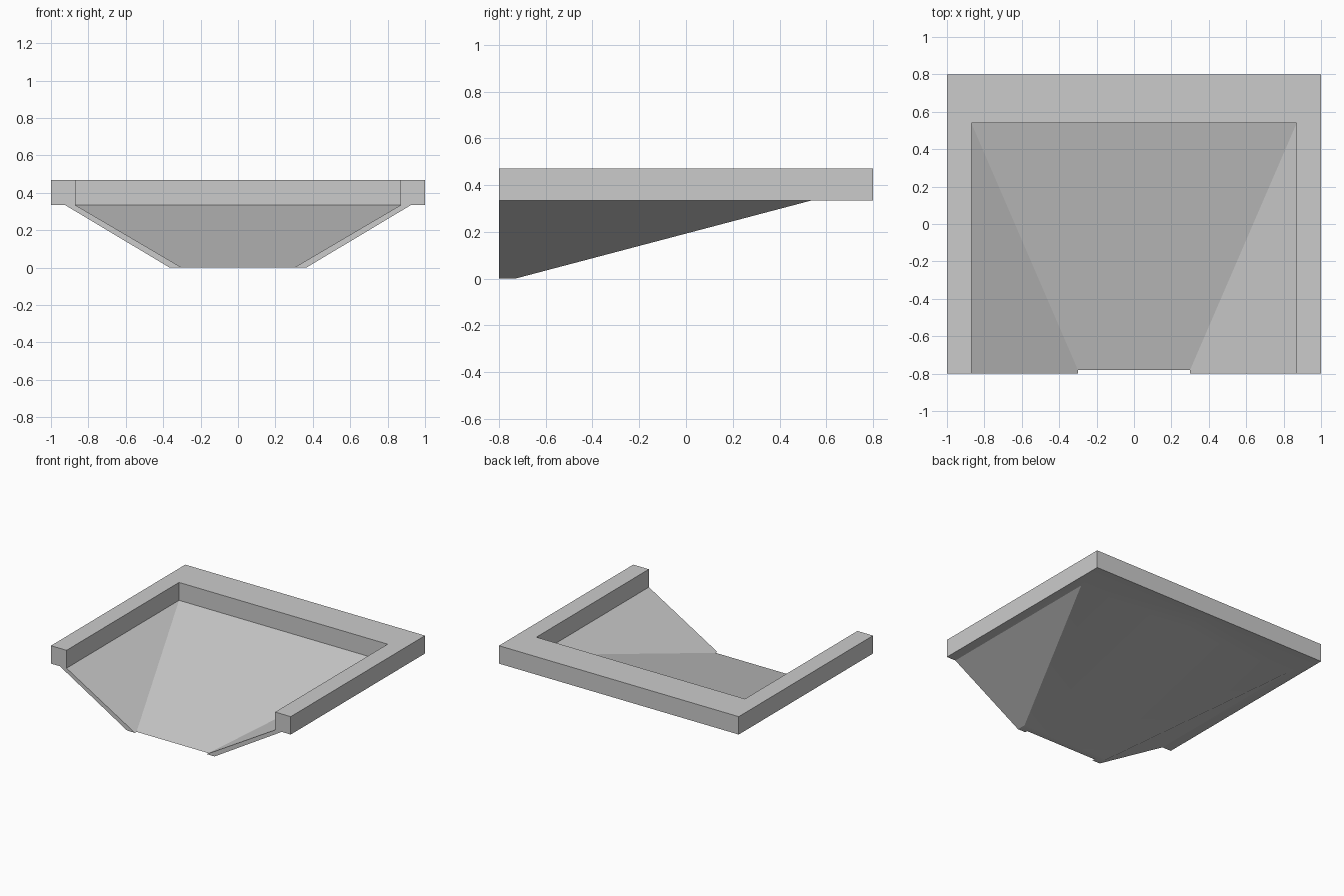
import bpy
import bmesh
import math

cube = bpy.data.objects.get("Cube")
if cube:
    bpy.data.objects.remove(cube, do_unlink=True)

# Main dimensions
HALF_X, HALF_Y = 1.0, 0.8      # outer frame
IN_X, IN_Y = 0.87, 0.54        # opening
OUT_X = 0.925                  # outer rim of the chute walls
TOP, RIM = 0.47, 0.335         # frame top and underside
TIP_IN, TIP_OUT = 0.3, 0.365   # spout half widths
LIP_IN, LIP_OUT = -0.78, -0.73 # spout floor edge, inner and outer

grey = bpy.data.materials.new("plain_grey")
grey.use_nodes = True
colour = (0.6, 0.6, 0.6, 1)
grey.diffuse_color = colour
grey.node_tree.nodes["Principled BSDF"].inputs["Base Color"].default_value = colour

bm = bmesh.new()
verts = {}


def face(*points):
    """Add a face, sharing corners that already exist."""
    for p in points:
        if p not in verts:
            verts[p] = bm.verts.new(p)
    bm.faces.new([verts[p] for p in points])


def wall(path):
    """Upright strip of the frame along a plan path."""
    for (ax, ay), (bx, by) in zip(path, path[1:]):
        face((ax, ay, RIM), (bx, by, RIM), (bx, by, TOP), (ax, ay, TOP))


def band(inner, outer, z):
    """Flat strip between two plan paths."""
    for i in range(len(inner) - 1):
        face(*[(x, y, z) for x, y in (inner[i], outer[i], outer[i + 1], inner[i + 1])])


# Frame, one half
outer = [(HALF_X, -HALF_Y), (HALF_X, HALF_Y), (0, HALF_Y)]
inner = [(IN_X, -HALF_Y), (IN_X, IN_Y), (0, IN_Y)]
under = [(OUT_X, -HALF_Y), (OUT_X, IN_Y), (0, IN_Y)]
wall(outer)
wall(inner)
band(inner, outer, TOP)
band(under, outer, RIM)

# Corners of the chute
in_front, in_back, mid_back = [(x, y, RIM) for x, y in inner]
out_front, out_back = [(x, y, RIM) for x, y in under[:2]]
tip_in, tip_out = (TIP_IN, -HALF_Y, 0), (TIP_OUT, -HALF_Y, 0)
lip_in, lip_out = (TIP_IN, LIP_IN, 0), (TIP_OUT, LIP_OUT, 0)
mid_in, mid_out = (0, LIP_IN, 0), (0, LIP_OUT, 0)

# Sloping floor and side wall, inside then outside
face(mid_in, lip_in, in_back, mid_back)
face(tip_in, in_front, in_back, lip_in)
face(mid_out, mid_back, out_back, lip_out)
face(tip_out, lip_out, out_back, out_front)

# Front ends and underside of the spout
face((HALF_X, -HALF_Y, RIM), (HALF_X, -HALF_Y, TOP), (IN_X, -HALF_Y, TOP), in_front, out_front)
face(in_front, tip_in, tip_out, out_front)
face(tip_in, lip_in, lip_out, tip_out)
face(lip_in, mid_in, mid_out, lip_out)

bmesh.ops.recalc_face_normals(bm, faces=bm.faces)
mesh = bpy.data.meshes.new("chute_tray")
bm.to_mesh(mesh)
bm.free()
mesh.materials.append(grey)
tray = bpy.data.objects.new("chute_tray", mesh)
bpy.context.collection.objects.link(tray)

# Smooth shading with sharp creases, then the other half
bpy.ops.object.select_all(action="DESELECT")
tray.select_set(True)
bpy.context.view_layer.objects.active = tray
bpy.ops.object.shade_smooth_by_angle(angle=math.radians(30))
mirror = tray.modifiers.new("other_half", "MIRROR")
mirror.use_axis[0] = True
